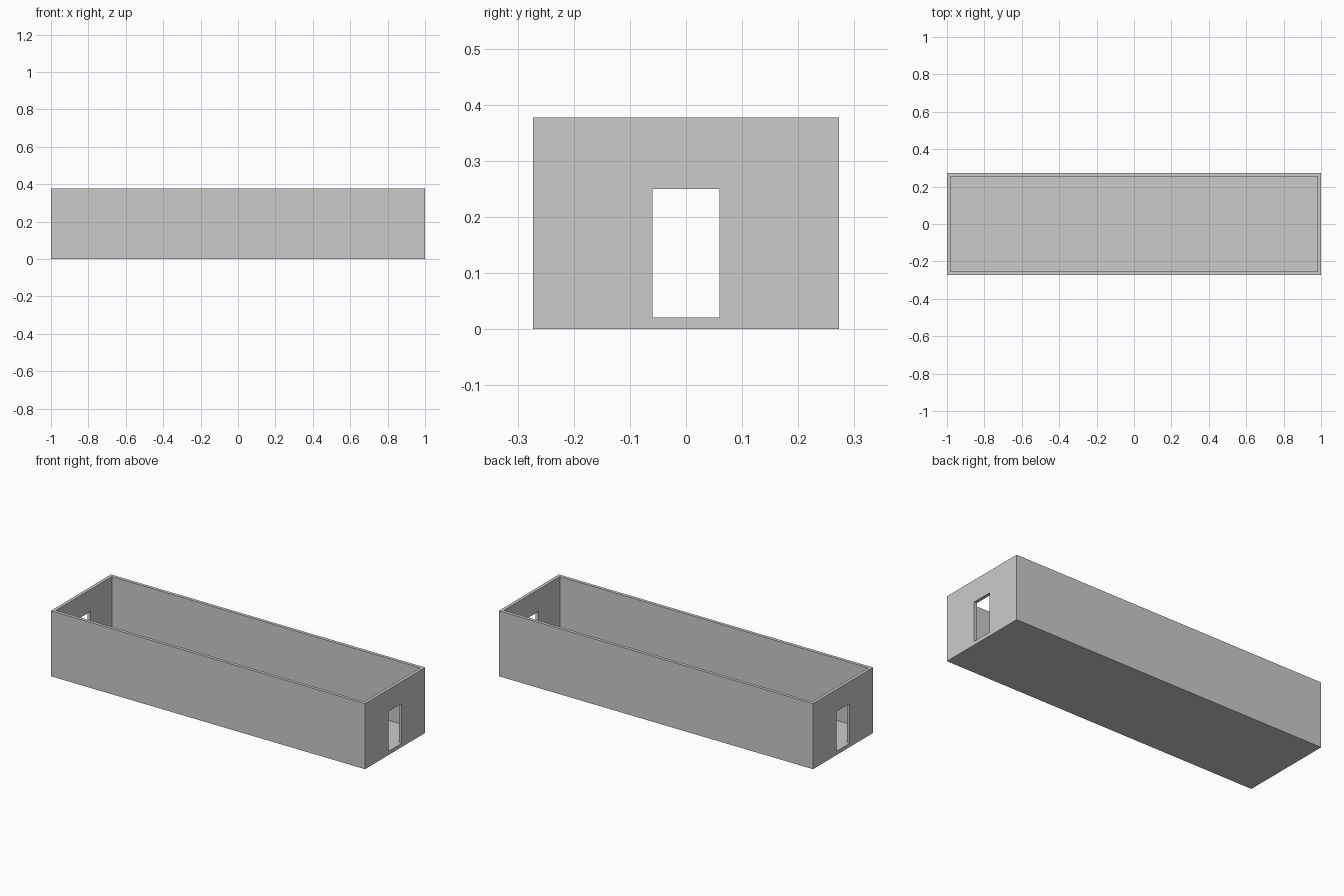
import bpy

if "Cube" in bpy.data.objects:
    bpy.data.objects.remove(bpy.data.objects["Cube"])

HALF_L, HALF_W, HEIGHT = 1.0, 0.273, 0.377
WALL, FLOOR = 0.0185, 0.021
DOOR_HALF, DOOR_TOP = 0.06, 0.25


def box(name, hx, hy, z0, z1):
    """Box centred on x and y, spanning z0 to z1."""
    bpy.ops.mesh.primitive_cube_add(size=2, location=(0, 0, 0))
    ob = bpy.context.object
    ob.name = name
    for v in ob.data.vertices:
        v.co = (v.co.x * hx, v.co.y * hy, z1 if v.co.z > 0 else z0)
    return ob


def cut(target, cutter):
    cutter.hide_render = True
    cutter.display_type = 'WIRE'
    mod = target.modifiers.new(cutter.name, 'BOOLEAN')
    mod.operation = 'DIFFERENCE'
    mod.solver = 'EXACT'
    mod.object = cutter
    cutter.hide_set(True)


# Outer block, hollowed into an open-topped room
room = box("room_shell", HALF_L, HALF_W, 0, HEIGHT)
cut(room, box("cavity_cutter", HALF_L - WALL, HALF_W - WALL, FLOOR, HEIGHT + 0.1))

# One long cutter opens the doorways in both end walls, flush with the floor
cut(room, box("doorway_cutter", HALF_L + 0.1, DOOR_HALF, FLOOR, DOOR_TOP))
